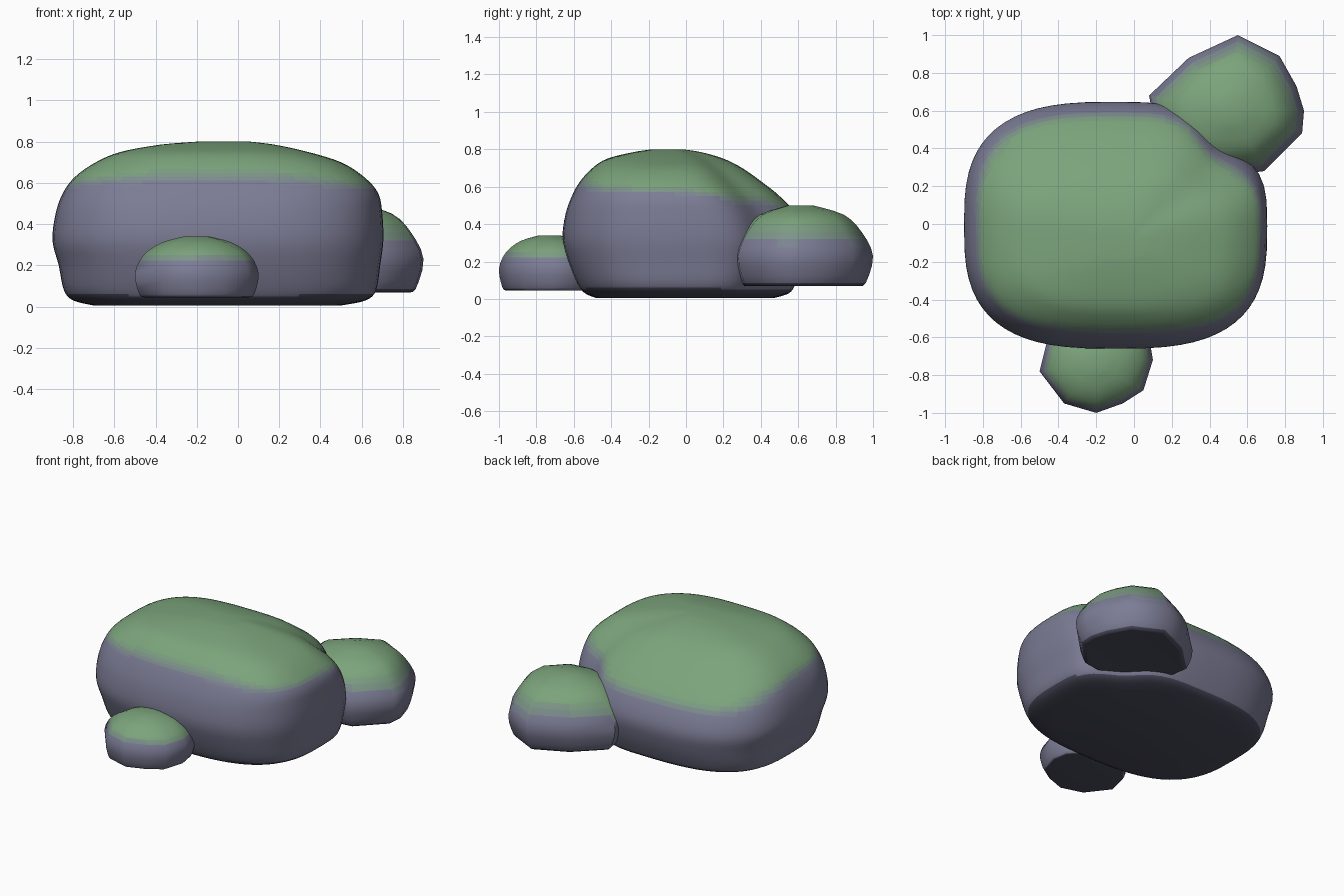
import bpy, bmesh, math

if "Cube" in bpy.data.objects:
    bpy.data.objects.remove(bpy.data.objects["Cube"])

UNDER, STONE, MOSS, STEPS = (0.07, 0.07, 0.11), (0.20, 0.20, 0.30), (0.20, 0.37, 0.20), 6

# Blend of materials from bare stone to full moss, then a dark one for undersides
MATS = []
for i in range(STEPS + 1):
    t = i / (STEPS - 1)
    col = [a + (b - a) * t for a, b in zip(STONE, MOSS)] if i < STEPS else UNDER
    m = bpy.data.materials.new(f"stone_to_moss_{i}" if i < STEPS else "underside")
    m.diffuse_color = (*col, 1)
    m.use_nodes = True
    m.node_tree.nodes["Principled BSDF"].inputs["Base Color"].default_value = m.diffuse_color
    MATS.append(m)


def loft(name, rings, angle, moss_from):
    """Skin a stack of closed rings, cap both ends, put moss on upward faces."""
    bm = bmesh.new()
    rows = [[bm.verts.new(p) for p in ring] for ring in rings]
    n = len(rows[0])
    for a, b in zip(rows, rows[1:]):
        for i in range(n):
            j = (i + 1) % n
            bm.faces.new((a[i], a[j], b[j], b[i]))
    bm.faces.new(rows[0][::-1])
    bm.faces.new(rows[-1])
    bmesh.ops.recalc_face_normals(bm, faces=bm.faces)
    for f in bm.faces:
        t = min(1, max(0, (f.normal.z - moss_from) / 0.2))
        f.material_index = STEPS if f.normal.z < -0.6 else round(t * (STEPS - 1))
    me = bpy.data.meshes.new(name)
    bm.to_mesh(me)
    bm.free()
    for m in MATS:
        me.materials.append(m)
    ob = bpy.data.objects.new(name, me)
    bpy.context.collection.objects.link(ob)
    bpy.ops.object.select_all(action='DESELECT')
    ob.select_set(True)
    bpy.context.view_layer.objects.active = ob
    bpy.ops.object.shade_smooth_by_angle(angle=math.radians(angle))
    return ob


def catmull(rows, steps):
    """Smoothly interpolate between rows of numbers."""
    out = []
    for k in range(len(rows) - 1):
        p0, p1, p2 = rows[max(k - 1, 0)], rows[k], rows[k + 1]
        p3 = rows[min(k + 2, len(rows) - 1)]
        for s in range(steps):
            t = s / steps
            out.append([0.5 * (2 * b + (c - a) * t + (2 * a - 5 * b + 4 * c - d) * t * t
                               + (3 * b - a - 3 * c + d) * t ** 3)
                        for a, b, c, d in zip(p0, p1, p2, p3)])
    return out + [list(rows[-1])]


def squircle(z, x0, x1, y0, y1, power=2.9, n=64):
    """Rounded-box section, with the back right corner worn away."""
    pts = []
    for i in range(n):
        a = math.tau * i / n
        c, s = math.cos(a), math.sin(a)
        wear = 1 - 0.14 * max(0, 2 * c * s) ** 3 if c > 0 and s > 0 else 1
        x = math.copysign(abs(c) ** (2 / power), c) * wear
        y = math.copysign(abs(s) ** (2 / power), s) * wear
        pts.append(((x0 + x1) / 2 + x * (x1 - x0) / 2,
                    (y0 + y1) / 2 + y * (y1 - y0) / 2, z))
    return pts


# Big boulder: z, left, right, front, back
levels = [
    (0.005, -0.70, 0.50, -0.48, 0.47),
    (0.03, -0.80, 0.62, -0.54, 0.55),
    (0.08, -0.845, 0.67, -0.58, 0.585),
    (0.20, -0.87, 0.69, -0.63, 0.63),
    (0.32, -0.90, 0.705, -0.66, 0.645),
    (0.45, -0.885, 0.70, -0.645, 0.59),
    (0.55, -0.85, 0.68, -0.61, 0.50),
    (0.63, -0.79, 0.61, -0.565, 0.40),
    (0.70, -0.69, 0.50, -0.50, 0.30),
    (0.75, -0.57, 0.34, -0.42, 0.20),
    (0.785, -0.38, 0.18, -0.28, 0.08),
    (0.80, -0.20, 0.06, -0.18, -0.02),
]
loft("large_boulder", [squircle(*r) for r in catmull(levels, 4)], 60, 0.50)


def small_rock(name, outline, centre, steps):
    cx, cy = centre
    loft(name, [[(cx + (x - cx) * s, cy + (y - cy) * s, z) for x, y in outline]
                for z, s in catmull(steps, 3)], 50, 0.42)


# Faceted rock at the back right
small_rock("back_rock",
           [(0.90, 0.60), (0.86, 0.73), (0.77, 0.89), (0.55, 1.0), (0.29, 0.88), (0.08, 0.68),
            (0.12, 0.45), (0.25, 0.30), (0.45, 0.25), (0.69, 0.28), (0.89, 0.48)],
           (0.52, 0.61),
           [(0.07, 0.80), (0.085, 0.90), (0.23, 1.0), (0.36, 0.84), (0.45, 0.60), (0.50, 0.18)])

# Faceted rock at the front
small_rock("front_rock",
           [(0.10, -0.72), (0.08, -0.60), (-0.03, -0.49), (-0.20, -0.45), (-0.37, -0.50),
            (-0.46, -0.62), (-0.50, -0.78), (-0.37, -0.95), (-0.20, -1.0), (-0.06, -0.95),
            (0.05, -0.88)],
           (-0.20, -0.73),
           [(0.045, 0.85), (0.06, 0.93), (0.16, 1.0), (0.25, 0.86), (0.31, 0.57), (0.34, 0.2)])
